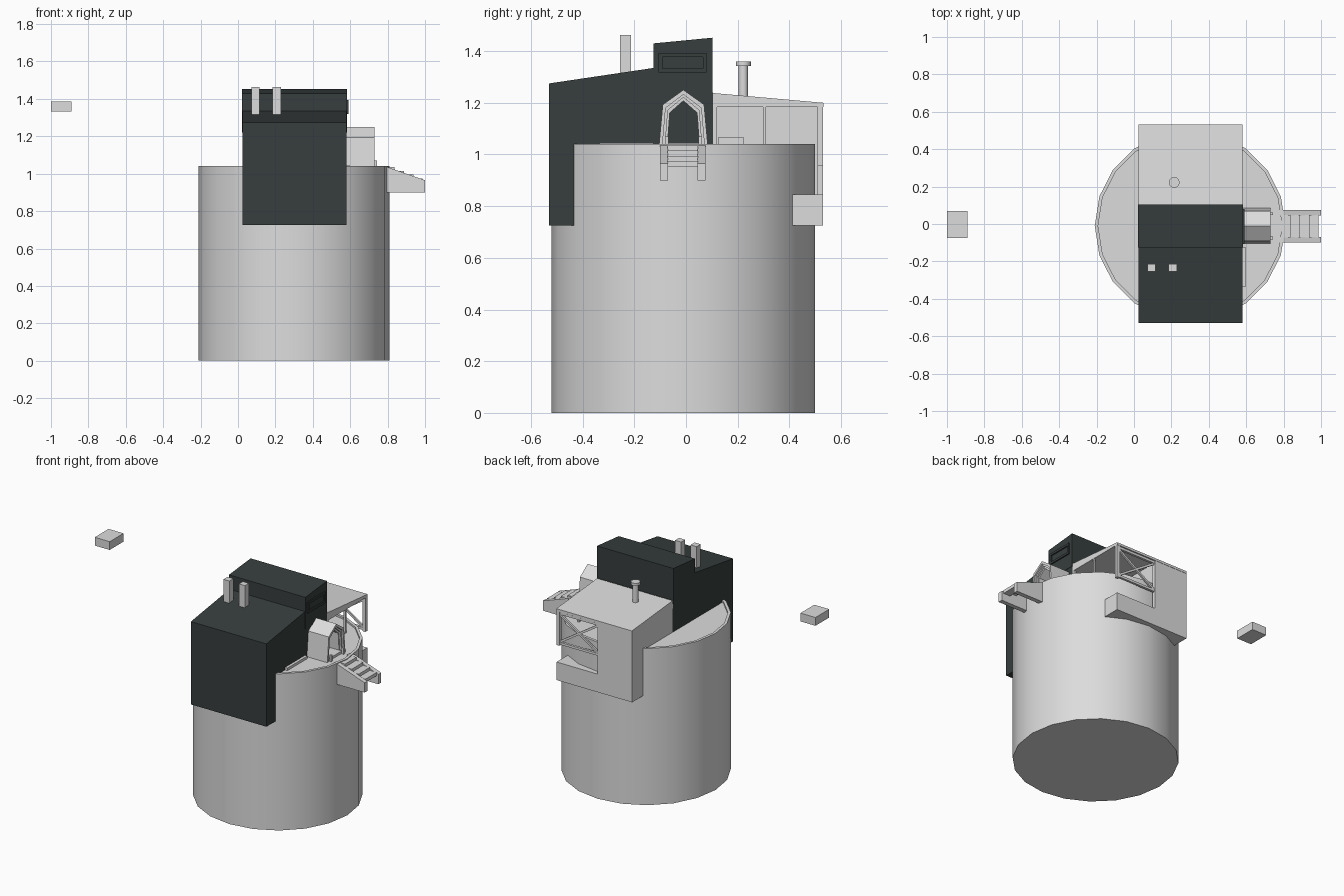
import bpy, bmesh, math
from mathutils import Vector

if "Cube" in bpy.data.objects:
    bpy.data.objects.remove(bpy.data.objects["Cube"])


def material(name, rgb):
    m = bpy.data.materials.new(name)
    m.diffuse_color = (*rgb, 1)
    m.use_nodes = True
    m.node_tree.nodes["Principled BSDF"].inputs["Base Color"].default_value = m.diffuse_color
    return m


GREY = material("light_grey", (0.72, 0.72, 0.72))
DARK = material("dark_slate", (0.038, 0.048, 0.047))


def finish(name, bm, mat):
    bmesh.ops.recalc_face_normals(bm, faces=bm.faces)
    me = bpy.data.meshes.new(name)
    bm.to_mesh(me)
    bm.free()
    me.materials.append(mat)
    ob = bpy.data.objects.new(name, me)
    bpy.context.collection.objects.link(ob)
    return ob


def prism(name, profile, a, b, mat, axis="x"):
    """Extrude a profile from a to b: (y, z) along x, or (x, z) along y."""
    bm = bmesh.new()
    put = (lambda p: (a, p[0], p[1])) if axis == "x" else (lambda p: (p[0], a, p[1]))
    face = bm.faces.new([bm.verts.new(put(p)) for p in profile])
    ext = bmesh.ops.extrude_face_region(bm, geom=[face])
    step = Vector((b - a, 0, 0)) if axis == "x" else Vector((0, b - a, 0))
    bmesh.ops.translate(bm, vec=step, verts=[v for v in ext["geom"] if isinstance(v, bmesh.types.BMVert)])
    return finish(name, bm, mat)


def box(name, x0, x1, y0, y1, z0, z1, mat=GREY):
    return prism(name, [(y0, z0), (y1, z0), (y1, z1), (y0, z1)], x0, x1, mat)


def lathe(name, profile, cx, cy, sides, mat):
    """Spin an (r, z) profile, with end caps."""
    bm = bmesh.new()
    rings = [[bm.verts.new((cx + r * math.cos(math.tau * i / sides),
                            cy + r * math.sin(math.tau * i / sides), z))
              for i in range(sides)] for r, z in profile]
    for lo, hi in zip(rings, rings[1:]):
        for i in range(sides):
            j = (i + 1) % sides
            bm.faces.new((lo[i], lo[j], hi[j], hi[i]))
    bm.faces.new(rings[0])
    bm.faces.new(rings[-1])
    ob = finish(name, bm, mat)
    bpy.context.view_layer.objects.active = ob
    ob.select_set(True)
    bpy.ops.object.shade_smooth_by_angle(angle=math.radians(35))
    ob.select_set(False)
    return ob


def bar(name, p, q, y0, y1, w, mat=GREY):
    """Straight bar between two (x, z) points, for bracing."""
    dx, dz = q[0] - p[0], q[1] - p[1]
    k = w / 2 / math.hypot(dx, dz)
    nx, nz = -dz * k, dx * k
    return prism(name, [(p[0] + nx, p[1] + nz), (q[0] + nx, q[1] + nz),
                        (q[0] - nx, q[1] - nz), (p[0] - nx, p[1] - nz)], y0, y1, mat, "y")


# Round tower with a low rim around the roof deck
lathe("round_tower", [(0.51, 0), (0.51, 1.04), (0.492, 1.04), (0.492, 1.028)], 0.3, -0.01, 20, GREY)

# Dark house overhanging the front, with a raised rear section
X0, X1 = 0.025, 0.58
prism("dark_house", [(-0.53, 0.725), (-0.43, 0.725), (-0.43, 1.02), (0.105, 1.02), (0.105, 1.24),
                     (-0.125, 1.24), (-0.125, 1.335), (-0.53, 1.275)], X0, X1, DARK)
prism("dark_clerestory", [(-0.125, 1.22), (0.103, 1.22), (0.103, 1.452), (-0.125, 1.43)], X0 - 0.004, X1 + 0.002, DARK)
# Window frame on the side of the clerestory
for y0, y1, z0, z1 in ((-0.106, 0.08, 1.378, 1.393), (-0.106, 0.08, 1.318, 1.333),
                       (-0.106, -0.09, 1.333, 1.378), (0.066, 0.08, 1.333, 1.378)):
    box("window_frame", X1, X1 + 0.01, y0, y1, z0, z1, DARK)
# Square chimneys on the dark roof
for x in (0.093, 0.207):
    box("square_chimney", x - 0.022, x + 0.022, -0.255, -0.213, 1.29, 1.463)
box("side_ledge", X1, 0.598, -0.335, -0.125, 1.02, 1.045)

# Light rear annexe: sloped roof, solid half, open porch half with parapet
box("annexe_wall", X0, 0.26, 0.105, 0.53, 1.02, 1.19)
box("annexe_overhang", X0, 0.26, 0.36, 0.53, 0.725, 1.03)
prism("annexe_roof", [(0.103, 1.184), (0.532, 1.184), (0.532, 1.2), (0.103, 1.238)], X0, X1, GREY)
box("porch_parapet", 0.25, X1, 0.38, 0.53, 0.725, 0.845)
box("porch_post", X1 - 0.022, X1, 0.508, 0.53, 0.958, 1.19)
box("porch_post", 0.26, 0.278, 0.508, 0.53, 0.845, 1.19)
box("porch_post", X1 - 0.015, X1, 0.105, 0.12, 1.02, 1.19)
box("porch_post", X1 - 0.012, X1, 0.298, 0.31, 1.02, 1.19)
for z in (0.965, 1.165):
    box("porch_rail", 0.265, X1, 0.511, 0.527, z, z + 0.016)
bar("porch_brace", (0.27, 0.975), (0.57, 1.17), 0.513, 0.525, 0.014)
bar("porch_brace", (0.27, 1.17), (0.57, 0.975), 0.512, 0.524, 0.014)
box("porch_bench", 0.3, 0.52, 0.125, 0.222, 1.02, 1.068)
# Round flue with a cap
lathe("round_flue", [(0.018, 1.2), (0.018, 1.342), (0.029, 1.342), (0.029, 1.36)], 0.215, 0.222, 12, GREY)

# Gabled entrance hood made of nested arch frames
ARCH = [(-0.095, 0), (-0.08, 0.165), (0, 0.222), (0.08, 0.165), (0.095, 0)]


def arch(name, outer, inner, x0, x1):
    ring = lambda s: [(-0.01 + y * s[0], 1.028 + z * s[1]) for y, z in ARCH]
    prism(name, ring(outer) + ring(inner)[::-1], x0, x1, GREY)


arch("entrance_hood", (1, 1), (0.86, 0.92), X1, 0.73)
arch("entrance_frame", (0.87, 0.93), (0.75, 0.87), X1, 0.718)
arch("entrance_inner_frame", (0.76, 0.88), (0.66, 0.81), X1, 0.706)
box("door_step", X1, 0.725, -0.072, 0.052, 1.02, 1.045)
for y in (-0.075, 0.055):
    box("entrance_post", 0.728, 0.742, y - 0.007, y + 0.007, 1.02, 1.07)

# Outside stair with two sloping side walls
for y in (-0.1, 0.045):
    prism("stair_side", [(0.77, 0.9), (1.0, 0.9), (1.0, 0.965), (0.8, 1.035), (0.77, 1.035)], y, y + 0.03, GREY, "y")
for i in range(4):
    x = 0.785 + i * 0.05
    z = 1.035 - i * 0.02
    box("stair_tread", x, x + 0.052, -0.072, 0.047, z - 0.022, z)

# Detached floating block
box("floating_block", -1.0, -0.89, -0.075, 0.07, 1.332, 1.387)
